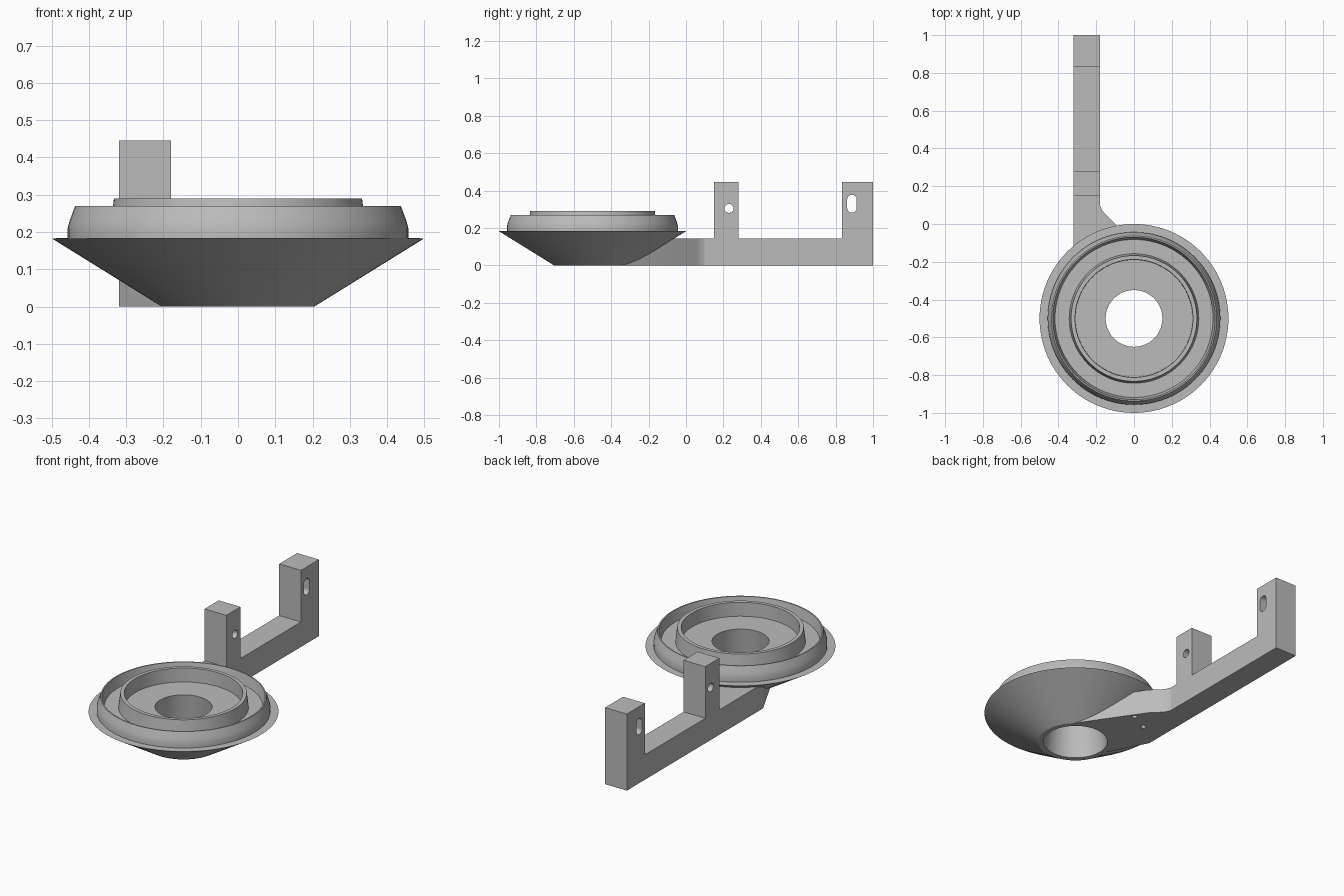
import bpy, bmesh, math
from mathutils import Matrix, Vector

cube = bpy.data.objects.get("Cube")
if cube:
    bpy.data.objects.remove(cube, do_unlink=True)

grey = bpy.data.materials.new("plain_grey")
grey.use_nodes = True
grey.diffuse_color = (0.5, 0.5, 0.5, 1)
grey.node_tree.nodes["Principled BSDF"].inputs["Base Color"].default_value = (0.5, 0.5, 0.5, 1)

SEGMENTS = 96
DISH = Vector((0, -0.5, 0))


def finish(name, bm, helper=False):
    bmesh.ops.recalc_face_normals(bm, faces=bm.faces)
    mesh = bpy.data.meshes.new(name)
    bm.to_mesh(mesh)
    bm.free()
    mesh.materials.append(grey)
    obj = bpy.data.objects.new(name, mesh)
    bpy.context.collection.objects.link(obj)
    if helper:
        obj.hide_render = True
        obj.hide_set(True)
    return obj


def lathe(name, profile, centre):
    """Revolve a closed (radius, height) profile about a vertical axis."""
    bm = bmesh.new()
    rings = []
    for i in range(SEGMENTS):
        a = math.tau * i / SEGMENTS
        rings.append([bm.verts.new(centre + Vector((r * math.cos(a), r * math.sin(a), z)))
                      for r, z in profile])
    n = len(profile)
    for i in range(SEGMENTS):
        here, there = rings[i], rings[(i + 1) % SEGMENTS]
        for j in range(n):
            k = (j + 1) % n
            bm.faces.new((here[j], there[j], there[k], here[k]))
    return finish(name, bm)


def prism(name, points, offset, helper=False):
    """Extrude a polygon of 3D points along an offset."""
    bm = bmesh.new()
    face = bm.faces.new([bm.verts.new(p) for p in points])
    moved = bmesh.ops.extrude_face_region(bm, geom=[face])["geom"]
    bmesh.ops.translate(bm, vec=offset, verts=[v for v in moved if isinstance(v, bmesh.types.BMVert)])
    return finish(name, bm, helper)


def slot_outline(radius, half_length):
    """Rounded outline; a circle when half_length is zero."""
    pts = []
    for i in range(32):
        a = math.tau * (i + 0.5) / 32
        pts.append((radius * math.cos(a),
                    radius * math.sin(a) + math.copysign(half_length, math.sin(a))))
    return pts


def cut(target, cutter):
    mod = target.modifiers.new(cutter.name, "BOOLEAN")
    mod.operation = "DIFFERENCE"
    mod.solver = "EXACT"
    mod.object = cutter


# Dish: cone, flange, outer rim, groove, inner ring, floor and central bore
dish = lathe("dish", [
    (0.175, 0), (0.205, 0), (0.5, 0.183), (0.457, 0.184), (0.457, 0.21),
    (0.452, 0.23), (0.437, 0.27), (0.43, 0.27), (0.418, 0.21), (0.343, 0.21),
    (0.333, 0.29), (0.312, 0.29), (0.31, 0.21), (0.15, 0.21)], DISH)

# Arm with its two uprights, drawn from the side
LEFT, RIGHT, THICK, TALL = -0.32, -0.18, 0.145, 0.445
side = [(0.1, 0), (1, 0), (1, TALL), (0.835, TALL), (0.835, THICK), (0.28, THICK),
        (0.28, TALL), (0.15, TALL), (0.15, THICK), (0.1, THICK)]
arm = prism("support_arm", [(LEFT, y, z) for y, z in side], (RIGHT - LEFT, 0, 0))

# Web that joins the arm to the foot of the cone, wrapping round the bore
web_plan = [(LEFT, 0.1), (RIGHT, 0.1), (-0.172, 0.078), (-0.155, 0.055), (-0.1, 0)]
for i in range(15):
    a = math.radians(37 + 10 * i)
    web_plan.append((0.2 * math.cos(a), DISH.y + 0.2 * math.sin(a)))
web_plan.append((LEFT, -0.25))
web = prism("joining_web", [(x, y, 0) for x, y in web_plan], (0, 0, THICK))

# Round hole and slot through the uprights
for name, y, z, radius, half in (("round_hole", 0.23, 0.305, 0.024, 0),
                                 ("slot_hole", 0.887, 0.33, 0.025, 0.023)):
    outline = [(LEFT - 0.1, y + u, z + v) for u, v in slot_outline(radius, half)]
    cut(arm, prism(name + "_cutter", outline, (0.4, 0, 0), True))

# Two small blind holes under the web
for name, x, y in (("first", -0.07, -0.08), ("second", -0.18, -0.135)):
    outline = [(x + u, y + v, -0.05) for u, v in slot_outline(0.014, 0)]
    cut(web, prism(name + "_screw_cutter", outline, (0, 0, 0.15), True))

# Smooth the round surfaces and keep the edges crisp
bpy.ops.object.select_all(action="DESELECT")
for obj in (dish, arm, web):
    obj.select_set(True)
bpy.context.view_layer.objects.active = dish
bpy.ops.object.shade_smooth_by_angle(angle=math.radians(25))
